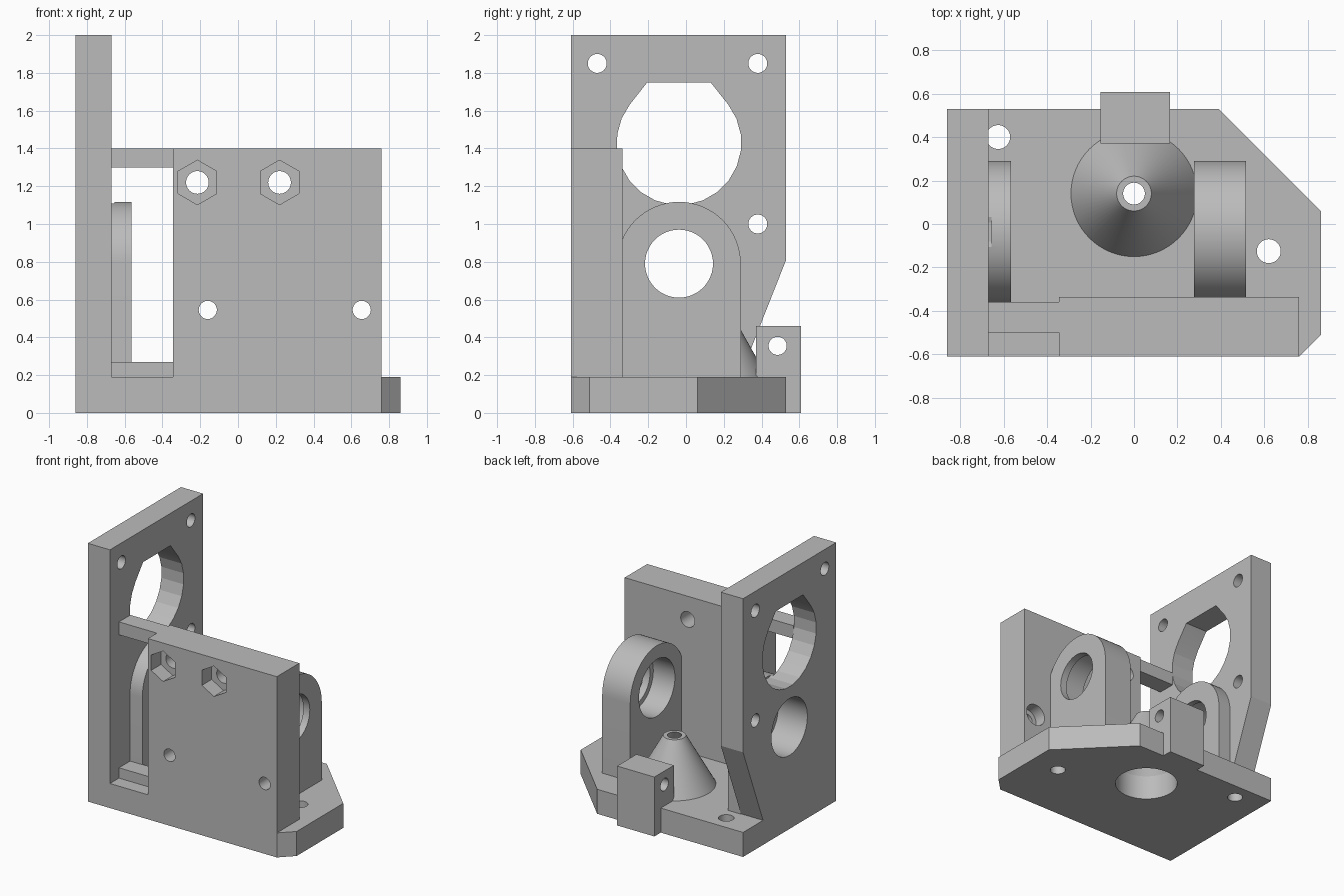
import bpy, bmesh, math

cube = bpy.data.objects.get("Cube")
if cube:
    bpy.data.objects.remove(cube)

grey = bpy.data.materials.new("plain grey")
grey.use_nodes = True
GREY = (0.5, 0.5, 0.5, 1)
grey.diffuse_color = GREY
grey.node_tree.nodes["Principled BSDF"].inputs["Base Color"].default_value = GREY


def finish(name, bm):
    bmesh.ops.recalc_face_normals(bm, faces=bm.faces)
    mesh = bpy.data.meshes.new(name)
    bm.to_mesh(mesh)
    bm.free()
    mesh.materials.append(grey)
    ob = bpy.data.objects.new(name, mesh)
    bpy.context.collection.objects.link(ob)
    return ob


def prism(name, pts, axis, a, b):
    """Extrude a 2D outline along an axis from a to b."""
    place = {"x": lambda p, t: (t, p[0], p[1]),
             "y": lambda p, t: (p[0], t, p[1]),
             "z": lambda p, t: (p[0], p[1], t)}[axis]
    bm = bmesh.new()
    lo = [bm.verts.new(place(p, a)) for p in pts]
    hi = [bm.verts.new(place(p, b)) for p in pts]
    bm.faces.new(lo)
    bm.faces.new(hi)
    n = len(pts)
    for i in range(n):
        j = (i + 1) % n
        bm.faces.new((lo[i], lo[j], hi[j], hi[i]))
    return finish(name, bm)


def rect(u0, u1, v0, v1):
    return [(u0, v0), (u1, v0), (u1, v1), (u0, v1)]


def arc(c, r, start=0, end=360, n=48):
    """Points on an arc; a full turn leaves out the repeated end point."""
    count = n if end - start == 360 else n + 1
    angles = [math.radians(start + (end - start) * i / n) for i in range(count)]
    return [(c[0] + r * math.cos(t), c[1] + r * math.sin(t)) for t in angles]


def cut(ob, pts, axis, a, b):
    """Subtract a prism from an object and discard the cutter."""
    cutter = prism("cutter", pts, axis, a, b)
    cutter.hide_render = True
    mod = ob.modifiers.new("cut", "BOOLEAN")
    mod.operation = "DIFFERENCE"
    mod.solver = "EXACT"
    mod.object = cutter
    graph = bpy.context.evaluated_depsgraph_get()
    mesh = bpy.data.meshes.new_from_object(ob.evaluated_get(graph))
    ob.modifiers.clear()
    ob.data = mesh
    bpy.data.objects.remove(cutter)


BASE = 0.19                 # top of the base plate
LEFT, WALL_IN = -0.86, -0.67
FRONT, BACK = -0.61, 0.53
AXLE = (-0.037, 0.79)       # shaft centre in y, z
RING = 0.327

# Base plate with clipped corners
base = prism("base_plate", [(LEFT, FRONT), (0.76, FRONT), (0.86, -0.51), (0.86, 0.06),
                            (0.39, BACK), (LEFT, BACK)], "z", 0, BASE)
cone_c = (0, 0.14)
cut(base, arc(cone_c, 0.225), "z", -0.1, 0.3)
for c in [(-0.625, 0.4), (0.62, -0.125)]:
    cut(base, arc(c, 0.055), "z", -0.1, 0.3)

# Tall motor wall with a slanted lower back edge
wall = prism("motor_wall", [(FRONT, BASE), (0.285, BASE), (BACK, 0.81), (BACK, 2), (FRONT, 2)],
             "x", LEFT, WALL_IN)
motor_c = (AXLE[0], 1.43)
motor_hole = arc(motor_c, 0.33, -218, 38, 17) + [(0.13, 1.75), (-0.205, 1.75)]
cut(wall, motor_hole, "x", -0.95, -0.655)
cut(wall, arc(AXLE, 0.22), "x", -0.95, -0.6)
for c in [(-0.47, 1.85), (0.38, 1.85), (0.38, 1.0)]:
    cut(wall, arc(c, 0.05), "x", -0.95, -0.6)

# Arched bearing supports
arch = arc(AXLE, RING, 0, 180, 32) + [(AXLE[0] - RING, BASE), (AXLE[0] + RING, BASE)]
left_bearing = prism("left_bearing_support", arch, "x", WALL_IN, -0.565)
cut(left_bearing, arc(AXLE, 0.22), "x", -0.8, -0.61)
cut(left_bearing, arc(AXLE, 0.18), "x", -0.8, -0.5)
cut(left_bearing, motor_hole, "x", -0.8, -0.655)
right_bearing = prism("right_bearing_support", arch, "x", 0.275, 0.515)
cut(right_bearing, arc(AXLE, 0.22), "x", 0.2, 0.46)
cut(right_bearing, arc(AXLE, 0.18), "x", 0.2, 0.6)

# Front mounting wall with nut pockets and screw holes
front = prism("front_wall", rect(-0.345, 0.76, BASE, 1.4), "y", FRONT, -0.335)
for x in (-0.215, 0.22):
    cut(front, arc((x, 1.22), 0.118, 30, 390, 6), "y", -0.7, -0.49)
    cut(front, arc((x, 1.22), 0.06), "y", -0.7, -0.2)
for x in (-0.16, 0.655):
    cut(front, arc((x, 0.545), 0.085), "y", -0.43, -0.2)
    cut(front, arc((x, 0.545), 0.048), "y", -0.7, -0.2)

# Bars joining the front wall to the motor wall
for name, z0, z1 in (("upper_bar", 1.3, 1.4), ("lower_ledge", BASE, 0.27)):
    prism(name, rect(WALL_IN, -0.345, z0, z1), "y", -0.5, -0.36)

# Screw block hooked over the back edge
block = prism("rear_screw_block", [(0.37, BASE), (BACK, BASE), (BACK, 0), (0.608, 0),
                                   (0.608, 0.46), (0.37, 0.46)], "x", -0.155, 0.165)
cut(block, arc((0.485, 0.355), 0.048), "x", -0.3, 0.3)

# Hollow cone nozzle
bm = bmesh.new()
profile = [(0.29, BASE), (0.08, 0.565), (0.05, 0.565), (0.225, BASE)]
verts = [bm.verts.new((cone_c[0] + r, cone_c[1], z)) for r, z in profile]
edges = [bm.edges.new((verts[i], verts[(i + 1) % 4])) for i in range(4)]
bmesh.ops.spin(bm, geom=verts + edges, cent=(*cone_c, 0), axis=(0, 0, 1),
               angle=math.tau, steps=64, use_merge=False)
bmesh.ops.remove_doubles(bm, verts=bm.verts, dist=0.0005)
finish("cone_nozzle", bm)

# Smooth curved surfaces, sharp edges kept
bpy.ops.object.select_all(action="DESELECT")
for ob in bpy.context.collection.objects:
    if ob.type == "MESH" and grey.name in ob.data.materials:
        ob.select_set(True)
        bpy.context.view_layer.objects.active = ob
bpy.ops.object.shade_smooth_by_angle(angle=math.radians(14))
